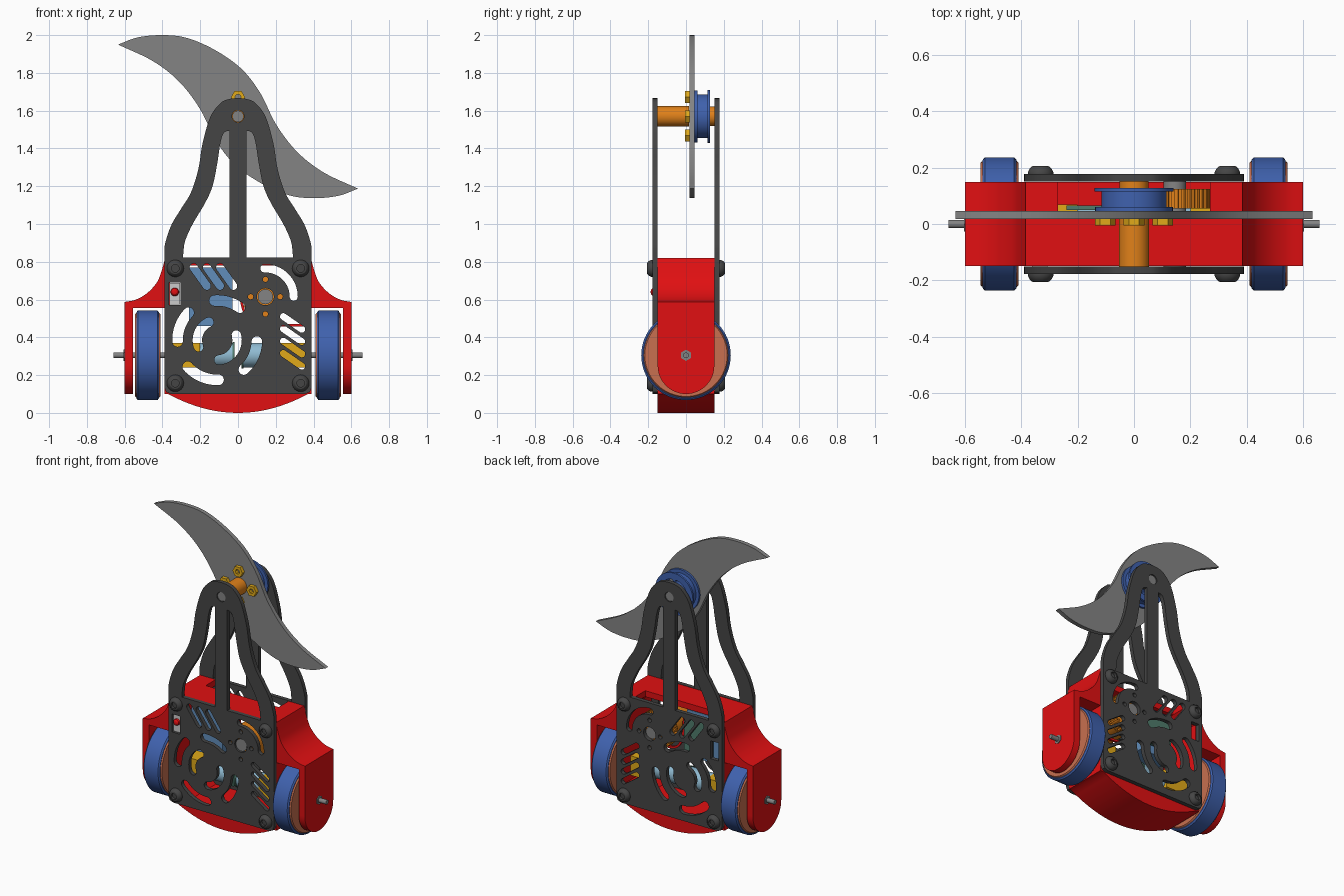
import bpy, bmesh, math
from math import sin, cos, pi, radians
from mathutils import Vector

if "Cube" in bpy.data.objects:
    bpy.data.objects.remove(bpy.data.objects["Cube"])

def mat(name, r, g, b):
    m = bpy.data.materials.new(name)
    m.diffuse_color = (r, g, b, 1)
    m.use_nodes = True
    m.node_tree.nodes["Principled BSDF"].inputs["Base Color"].default_value = m.diffuse_color
    return m

RED, DARK = mat("red", .75, .005, .006), mat("dark", .06, .06, .06)
BLUE, CORAL = mat("blue", .05, .12, .42), mat("coral", .58, .16, .08)
ORANGE, YELLOW = mat("orange", .75, .22, .01), mat("yellow", .75, .4, .01)
STEEL, SKY = mat("steel", .23, .23, .23), mat("sky", .28, .5, .65)
PACK, GREEN = mat("pack", .12, .27, .5), mat("green", .08, .2, .15)
Y = Vector((0, 1, 0))

def smooth(p, n=6):
    """Catmull-Rom through 2D points."""
    q = [Vector(v) for v in p]
    q = [2 * q[0] - q[1]] + q + [2 * q[-1] - q[-2]]
    out = []
    for i in range(1, len(q) - 2):
        a, b, c, d = q[i - 1:i + 3]
        for k in range(n):
            t = k / n
            out.append(.5 * (2 * b + (c - a) * t + (2 * a - 5 * b + 4 * c - d) * t * t
                             + (3 * b - a - 3 * c + d) * t ** 3))
    return [tuple(v) for v in out] + [tuple(p[-1])]

def mirror(half):
    return half + [(-x, z) for x, z in reversed(half) if x > 1e-6]

def arc(c, r, a0, a1, n=16):
    return [(c[0] + r * cos(radians(a0 + (a1 - a0) * i / n)),
             c[1] + r * sin(radians(a0 + (a1 - a0) * i / n))) for i in range(n + 1)]

def circle(c, r, n=32):
    return arc(c, r, 0, 360, n)[:-1]

def slot(path, w):
    """Round-ended slot outline along a path."""
    p = [Vector(v) for v in path]
    t = [(p[min(i + 1, len(p) - 1)] - p[max(i - 1, 0)]).normalized() for i in range(len(p))]
    nrm = [Vector((-v.y, v.x)) for v in t]
    h = w / 2
    cap = lambda i, s: [p[i] + s * h * (nrm[i] * cos(pi * k / 8) + t[i] * sin(pi * k / 8)) for k in range(1, 8)]
    loop = [a + b * h for a, b in zip(p, nrm)] + cap(-1, 1)
    loop += [a - b * h for a, b in zip(p, nrm)][::-1] + cap(0, -1)
    return [tuple(v) for v in loop]

def sheet(name, loops, y0, y1, m, turn=0):
    """Flat outline with holes in the xz plane, thickened from y0 to y1."""
    cu = bpy.data.curves.new(name, 'CURVE')
    cu.dimensions, cu.fill_mode, cu.extrude = '2D', 'BOTH', (y1 - y0) / 2
    for loop in loops:
        s = cu.splines.new('POLY')
        s.points.add(len(loop) - 1)
        for pt, (x, z) in zip(s.points, loop):
            pt.co = (x, z, 0, 1)
        s.use_cyclic_u = True
    ob = bpy.data.objects.new(name, cu)
    bpy.context.collection.objects.link(ob)
    yc = (y0 + y1) / 2
    ob.location = (-yc * sin(turn), yc * cos(turn), 0)
    ob.rotation_euler = (pi / 2, 0, turn)
    cu.materials.append(m)
    return ob

def lathe(name, prof, loc, axis, m, seg=40):
    """Closed (radius, height) profile turned about an axis."""
    bm = bmesh.new()
    rings = [[bm.verts.new((r * cos(2 * pi * k / seg), r * sin(2 * pi * k / seg), h))
              for k in range(seg)] for r, h in prof]
    for i in range(len(rings)):
        a, b = rings[i], rings[(i + 1) % len(rings)]
        if prof[i][0] == 0 and prof[(i + 1) % len(prof)][0] == 0:
            continue
        for k in range(seg):
            bm.faces.new((a[k], a[(k + 1) % seg], b[(k + 1) % seg], b[k]))
    return finish_bm(name, bm, loc, axis, m)

def finish_bm(name, bm, loc, axis, m):
    bmesh.ops.remove_doubles(bm, verts=bm.verts, dist=1e-5)
    bmesh.ops.recalc_face_normals(bm, faces=bm.faces)
    me = bpy.data.meshes.new(name)
    bm.to_mesh(me)
    bm.free()
    me.materials.append(m)
    ob = bpy.data.objects.new(name, me)
    bpy.context.collection.objects.link(ob)
    ob.location = loc
    ob.rotation_euler = Vector((0, 0, 1)).rotation_difference(Vector(axis)).to_euler()
    return ob

def rod(name, r, length, loc, axis, m, seg=32):
    return lathe(name, [(0, 0), (r, 0), (r, length), (0, length)], loc, axis, m, seg)

def box(name, lo, hi, m):
    bm = bmesh.new()
    bmesh.ops.create_cube(bm, size=1)
    for v in bm.verts:
        v.co = [a + (b - a) * (c + .5) for a, b, c in zip(lo, hi, v.co)]
    return finish_bm(name, bm, (0, 0, 0), (0, 0, 1), m)

# red hollow chassis: front layer closed, back layer open at the top
outer = [(.37 * i / 10, .1 * (i / 10) ** 2) for i in range(11)]
outer += [(.39, .1), (.39, .555), (.6, .555)]
outer += smooth([(.6, .587), (.54, .6), (.48, .635), (.43, .69), (.405, .75), (.385, .82)])
inner = [(.27, .12), (.36, .21), (.36, .7), (.27, .78)]
sheet("chassis_front", [mirror(outer), mirror(inner)], -.15, .045, RED)
sheet("chassis_back", [mirror(outer + [(.27, .82)] + inner[::-1])], .045, .15, RED)

# side plates with legs, central strut and cooling slots
side = [(.355, .1), (.38, .11), (.39, .135)] + smooth(
    [(.39, .82), (.387, .89), (.355, .99), (.305, 1.075), (.25, 1.165), (.21, 1.29),
     (.187, 1.43), (.145, 1.57), (.09, 1.642), (.045, 1.662), (0, 1.667)])
opening = [(.045, .822), (.29, .822)] + smooth(
    [(.29, .84), (.28, .91), (.24, 1.0), (.175, 1.11), (.135, 1.2), (.11, 1.32),
     (.093, 1.43), (.075, 1.482), (.045, 1.495)])
motor, vent = (.145, .615), (-.11, .385)
holes = [opening, [(-x, z) for x, z in opening], circle((0, 1.57), .032), circle(motor, .045),
         [(-.365, .57), (-.305, .57), (-.305, .69), (-.365, .69)],
         slot(arc(motor, .15, 0, 92), .043)]
holes += [circle((motor[0] + .078 * cos(k * pi / 2), motor[1] + .092 * sin(k * pi / 2)), .014, 16) for k in range(4)]
holes += [slot([(-.235 + d, .77), (-.165 + d, .672)], .042) for d in (0, .07, .14)]
holes += [slot([(.24, .51 - d), (.338, .442 - d)], .036) for d in (0, .065, .13, .195)]
holes += [slot(arc(vent, .21, a, b), .056) for a, b in ((136, 182), (222, 272), (312, 358), (55, 94))]
holes += [slot(arc(vent, .105, a, b), .05) for a, b in ((115, 200), (275, 375))]
sheet("front_plate", [mirror(side)] + holes, -.178, -.151, DARK)
sheet("back_plate", [mirror(side)] + holes, .151, .178, DARK)

# plate bolts with button heads
head = [(0, 0), (.045, 0), (.045, .006), (.039, .019), (.03, .027), (.02, .029), (.02, .012), (0, .012)]
for s in (-1, 1):
    for x in (-.332, .332):
        for z in (.157, .765):
            lathe("plate_bolt", head, (x, s * .178, z), Y * s, DARK)

# wheels, axles and outer guards
guard = [(-.15, .56)] + arc((0, .25), .15, 180, 360, 24) + [(.15, .56)]
tyre = [(.2, -.06), (.228, -.06), (.237, -.052), (.237, .052), (.228, .06), (.2, .06)]
for s in (-1, 1):
    ax = (s, 0, 0)
    sheet("wheel_guard", [guard], .555, .6, RED, -s * pi / 2)
    lathe("tyre", tyre, (s * .478, 0, .305), ax, BLUE, 64)
    lathe("wheel_hub", [(0, -.068), (.218, -.068), (.224, -.06), (.224, .06), (.218, .068), (0, .068)],
          (s * .478, 0, .305), ax, CORAL, 64)
    rod("axle", .015, .32, (s * .34, 0, .305), ax, STEEL, 20)
    rod("axle_nut", .03, .006, (s * .599, 0, .305), ax, STEEL, 6)
    # drive motor: gearbox, can and end board
    x0, x1 = sorted((s * .2, s * .365))
    box("gearbox", (x0, -.07, .24), (x1, .07, .37), YELLOW)
    rod("drive_motor", .065, .17, (s * .03, 0, .305), ax, SKY)
    rod("motor_board", .07, .012, (s * .018, 0, .305), ax, GREEN)

# S-shaped blade, symmetric about the spindle by half a turn
edge = smooth([(-.635, 1.95), (-.53, 1.988), (-.4, 2.0), (-.27, 1.985), (-.12, 1.92), (.02, 1.82), (.12, 1.69),
               (.2, 1.53), (.31, 1.385), (.45, 1.275), (.635, 1.187)])
edge = edge[:-1]
sheet("blade", [edge + [(-x, 3.137 - z) for x, z in edge]], .018, .046, STEEL)

# spindle, sleeve, nuts and slotted pulley
hub = (0, 1.57)
rod("spindle", .03, .344, (0, -.172, 1.57), Y, STEEL)
rod("sleeve", .054, .168, (0, -.151, 1.57), Y, ORANGE)
rod("spacer", .052, .024, (0, .127, 1.57), Y, ORANGE)
spokes = [slot(arc(hub, .082, a + 15, a + 75), .034) for a in (0, 90, 180, 270)]
for name, r, y0, y1 in (("pulley_rim", .138, .046, .06), ("pulley_core", .116, .06, .115),
                        ("pulley_flange", .14, .115, .128)):
    sheet(name, [circle(hub, r, 64)] + spokes, y0, y1, BLUE)
nut = [(.016, 0), (.037, 0), (.037, .024), (.016, .024)]
for k in range(4):
    a = k * pi / 2
    lathe("blade_nut", nut, (.102 * cos(a), -.006, 1.57 + .102 * sin(a)), Y, YELLOW, 6)

# weapon motor with toothed pulley
rod("weapon_motor", .112, .19, (motor[0], -.15, motor[1]), Y, ORANGE, 48)
teeth = []
for k in range(32):
    for f, r in ((0, .125), (.45, .125), (.5, .113), (.95, .113)):
        a = 2 * pi * (k + f) / 32
        teeth.append((motor[0] + r * cos(a), motor[1] + r * sin(a)))
sheet("toothed_pulley", [teeth], .055, .125, ORANGE)
rod("motor_shaft", .04, .33, (motor[0], -.172, motor[1]), Y, STEEL)

# battery, circuit board, switch and wire
box("battery", (-.26, -.12, .46), (-.03, .03, .77), PACK)
box("circuit_board", (-.24, .05, .5), (-.03, .065, .74), GREEN)
box("switch_plate", (-.362, -.165, .573), (-.308, -.12, .687), mat("pale", .6, .6, .6))
lathe("switch_knob", [(0, 0), (.022, 0), (.02, .012), (.012, .02), (0, .023)], (-.335, -.165, .64), -Y, RED, 24)
wire = smooth([(-.03, .75), (.01, .7), (.02, .58), (.06, .49), (.15, .465), (.35, .465)])
sheet("wire", [slot(wire, .014)], -.01, .004, RED)

# convert outlines to meshes, weld and shade
for ob in list(bpy.context.scene.objects):
    bpy.ops.object.select_all(action='DESELECT')
    ob.select_set(True)
    bpy.context.view_layer.objects.active = ob
    if ob.type == 'CURVE':
        bpy.ops.object.convert(target='MESH')
        ob = bpy.context.view_layer.objects.active
        bm = bmesh.new()
        bm.from_mesh(ob.data)
        bmesh.ops.remove_doubles(bm, verts=bm.verts, dist=1e-5)
        bmesh.ops.recalc_face_normals(bm, faces=bm.faces)
        bm.to_mesh(ob.data)
        bm.free()
    bpy.ops.object.shade_smooth_by_angle(angle=radians(30))
